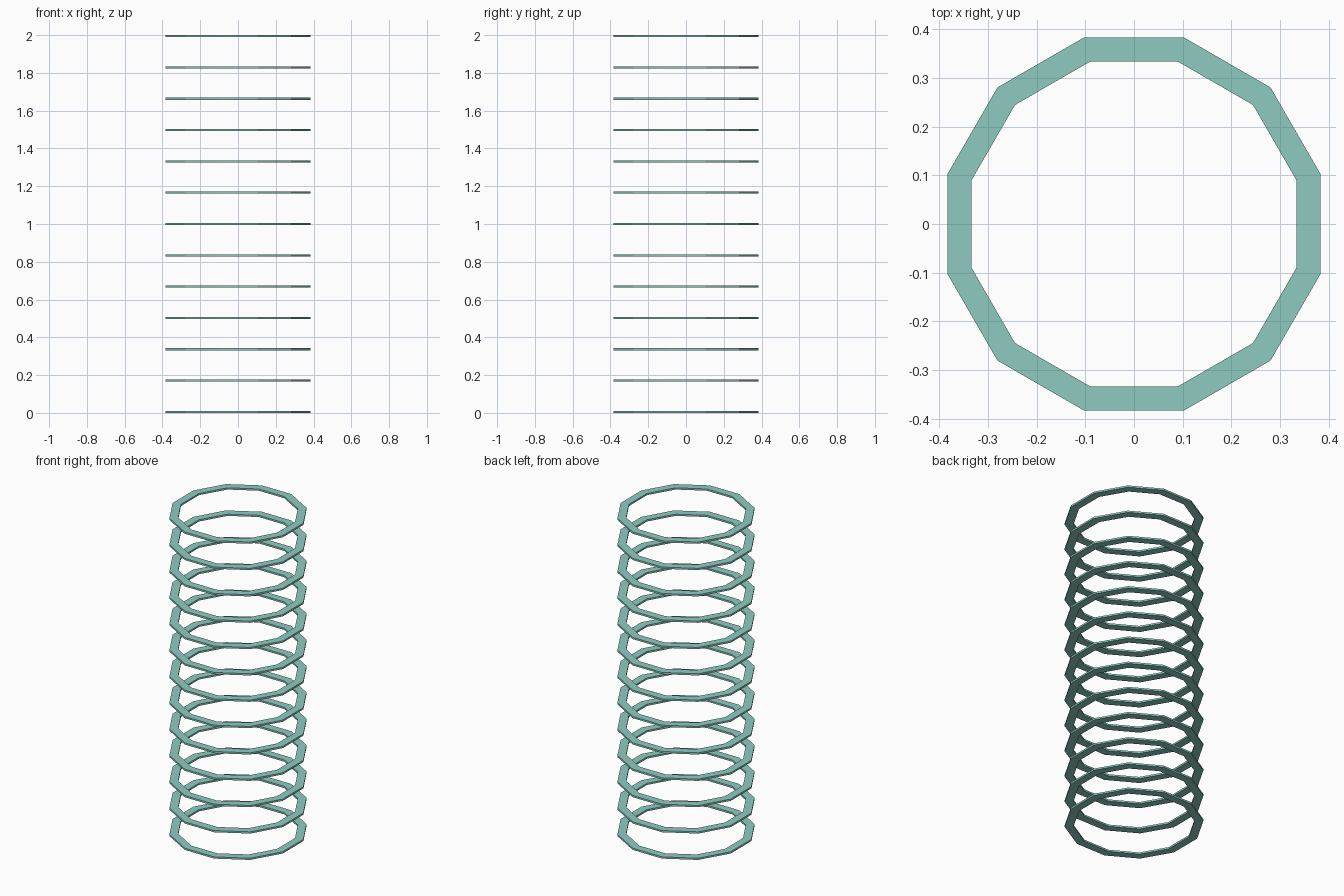
import bpy, bmesh, math

if "Cube" in bpy.data.objects:
    bpy.data.objects.remove(bpy.data.objects["Cube"])

COUNT, SIDES = 13, 12
R_OUT, R_IN = 0.397, 0.346
THICK, HEIGHT = 0.011, 2.0

mat = bpy.data.materials.new("teal")
mat.diffuse_color = (0.27, 0.6, 0.53, 1)
mat.use_nodes = True
mat.node_tree.nodes["Principled BSDF"].inputs["Base Color"].default_value = mat.diffuse_color

# One flat twelve-sided ring with a rectangular section
bm = bmesh.new()
loops = []
for r, z in ((R_IN, 0), (R_OUT, 0), (R_OUT, THICK), (R_IN, THICK)):
    angles = [math.radians(15 + 360 * i / SIDES) for i in range(SIDES)]
    loops.append([bm.verts.new((r * math.cos(a), r * math.sin(a), z)) for a in angles])
for k in range(4):
    a, b = loops[k], loops[(k + 1) % 4]
    for i in range(SIDES):
        j = (i + 1) % SIDES
        bm.faces.new((a[i], a[j], b[j], b[i]))
bmesh.ops.recalc_face_normals(bm, faces=bm.faces)
mesh = bpy.data.meshes.new("ring")
bm.to_mesh(mesh)
bm.free()
mesh.materials.append(mat)

# Evenly spaced stack of rings
for n in range(COUNT):
    ring = bpy.data.objects.new(f"ring_{n + 1:02d}", mesh)
    ring.location.z = n * (HEIGHT - THICK) / (COUNT - 1)
    bpy.context.collection.objects.link(ring)
